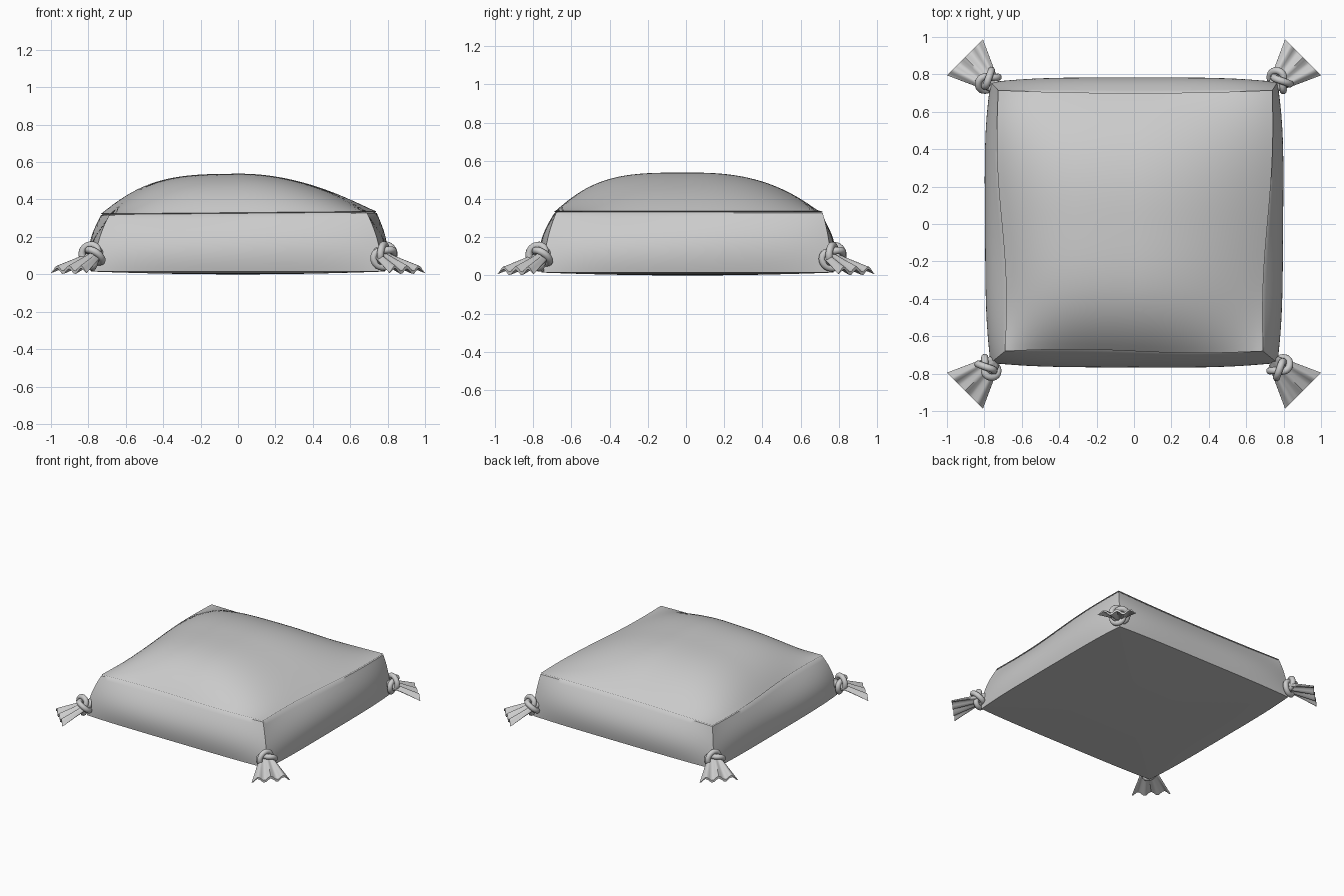
import bpy, bmesh
from math import sin, cos, pi, radians
from mathutils import Vector, Matrix

if "Cube" in bpy.data.objects:
    bpy.data.objects.remove(bpy.data.objects["Cube"])

cloth = bpy.data.materials.new("grey_cloth")
cloth.use_nodes = True
cloth.diffuse_color = (0.6, 0.6, 0.6, 1)
cloth.node_tree.nodes["Principled BSDF"].inputs["Base Color"].default_value = (0.6, 0.6, 0.6, 1)


def patch(bm, func, us, vs):
    """Add a grid of quads over func(u, v)."""
    rows = [[bm.verts.new(func(u, v)) for u in us] for v in vs]
    for a, b in zip(rows, rows[1:]):
        for i in range(len(us) - 1):
            bm.faces.new((a[i], a[i + 1], b[i + 1], b[i]))


def finish(name, bm, angle=35):
    bmesh.ops.remove_doubles(bm, verts=bm.verts, dist=0.00005)
    bmesh.ops.recalc_face_normals(bm, faces=bm.faces)
    mesh = bpy.data.meshes.new(name)
    bm.to_mesh(mesh)
    bm.free()
    obj = bpy.data.objects.new(name, mesh)
    bpy.context.collection.objects.link(obj)
    smooth(obj, angle)
    return obj


def smooth(obj, angle):
    obj.data.materials.clear()
    obj.data.materials.append(cloth)
    bpy.ops.object.select_all(action='DESELECT')
    obj.select_set(True)
    bpy.context.view_layer.objects.active = obj
    bpy.ops.object.shade_smooth_by_angle(angle=radians(angle))


def span(a, b, n):
    return [a + (b - a) * i / n for i in range(n + 1)]


# Cushion: slightly wavy seam outline, domed top, bulging sides, flat base
def mix(a, b, t):
    return a + (b - a) * t


def top(u, v):
    left = -0.708 - 0.018 * v - 0.015 * sin(pi * v)
    right = 0.715 + 0.025 * v + 0.012 * sin(pi * v)
    front = -0.68 - 0.01 * sin(pi * u)
    back = 0.70 + 0.015 * u * u
    fu = 1 - abs(u) ** (3.4 if u < 0 else 1.95)
    fv = 1 - abs(v) ** (3.5 if v < 0 else 2.6)
    return Vector((mix(left, right, (u + 1) / 2), mix(front, back, (v + 1) / 2),
                   0.33 + 0.006 * u + 0.208 * fu * fv))


def base(u, v):
    x = u * (0.768 + 0.018 * (1 - v ** 4))
    y = v * (0.752 + 0.012 * (1 - u ** 4)) + 0.008
    return Vector((x, y, 0.015 * max(abs(u), abs(v)) ** 2))


def side(u, v, t):
    seam = top(u, v)
    if t < 0:                                   # upper lip and stitched groove
        if t < -1.5:
            return seam
        return Vector((seam.x * 0.986, seam.y * 0.986, seam.z - 0.004))
    foot = base(u, v)
    w = 1 - (1 - t) ** 2
    swell = 0.022 * sin(pi * t) * (1 - min(abs(u), abs(v)) ** 4)
    p = Vector((mix(seam.x, foot.x, w), mix(seam.y, foot.y, w), mix(seam.z - 0.009, foot.z, t)))
    if abs(u) == 1:
        p.x += u * swell
    if abs(v) == 1:
        p.y += v * swell
    return p


steps = span(-1, 1, 48)
levels = [-2, -1] + span(0, 1, 14)
bm = bmesh.new()
patch(bm, top, steps, steps)
patch(bm, base, steps, steps)
for s in (-1, 1):
    patch(bm, lambda a, t: side(s, a, t), steps, levels)
    patch(bm, lambda a, t: side(a, s, t), steps, levels)
finish("cushion", bm)


# Corner knot: a cord wound twice round the corner axis
def make_knot(name, frame):
    curve = bpy.data.curves.new(name, 'CURVE')
    curve.dimensions = '3D'
    curve.bevel_depth = 0.019
    curve.bevel_resolution = 4
    spline = curve.splines.new('POLY')
    count = 72
    spline.points.add(count - 1)
    for i, point in enumerate(spline.points):
        a = 4 * pi * i / count
        r = 0.048 + 0.013 * cos(1.5 * a)
        p = frame @ Vector((0.024 * sin(1.5 * a), r * cos(a), r * sin(a)))
        point.co = (*p, 1)
    spline.use_cyclic_u = True
    obj = bpy.data.objects.new(name, curve)
    bpy.context.collection.objects.link(obj)
    bpy.ops.object.select_all(action='DESELECT')
    obj.select_set(True)
    bpy.context.view_layer.objects.active = obj
    bpy.ops.object.convert(target='MESH')
    smooth(bpy.context.view_layer.objects.active, 60)


# Corner tail: a pleated fan that spreads out of the knot
def make_tail(name, frame):
    def sheet(a, t):
        lateral = cos(a)
        width = mix(0.034, 0.136, t)
        thick = mix(0.036, 0.009, t ** 0.7)
        pleat = 0.015 * t * cos(3 * pi * lateral)
        z = mix(0.01, -0.074, t) + pleat + thick * sin(a)
        return frame @ Vector((mix(-0.05, 0.175, t), width * lateral, z))

    bm = bmesh.new()
    patch(bm, sheet, span(0, 2 * pi, 48), span(0, 1, 12))
    bmesh.ops.remove_doubles(bm, verts=bm.verts, dist=0.00005)
    bmesh.ops.holes_fill(bm, edges=[e for e in bm.edges if e.is_boundary], sides=0)
    finish(name, bm, 50)


for sx, x_name in ((-1, "right"), (1, "left")):
    for sy, y_name in ((-1, "front"), (1, "back")):
        out = Vector((sx, sy, 0)).normalized()
        across = Vector((-out.y, out.x, 0))
        frame = Matrix((out, across, Vector((0, 0, 1)))).transposed().to_4x4()
        frame.translation = (sx * 0.78, sy * 0.767, 0.098)
        make_knot(f"{y_name}_{x_name}_knot", frame @ Matrix.Rotation(radians(18), 4, 'Y'))
        make_tail(f"{y_name}_{x_name}_tail", frame)
